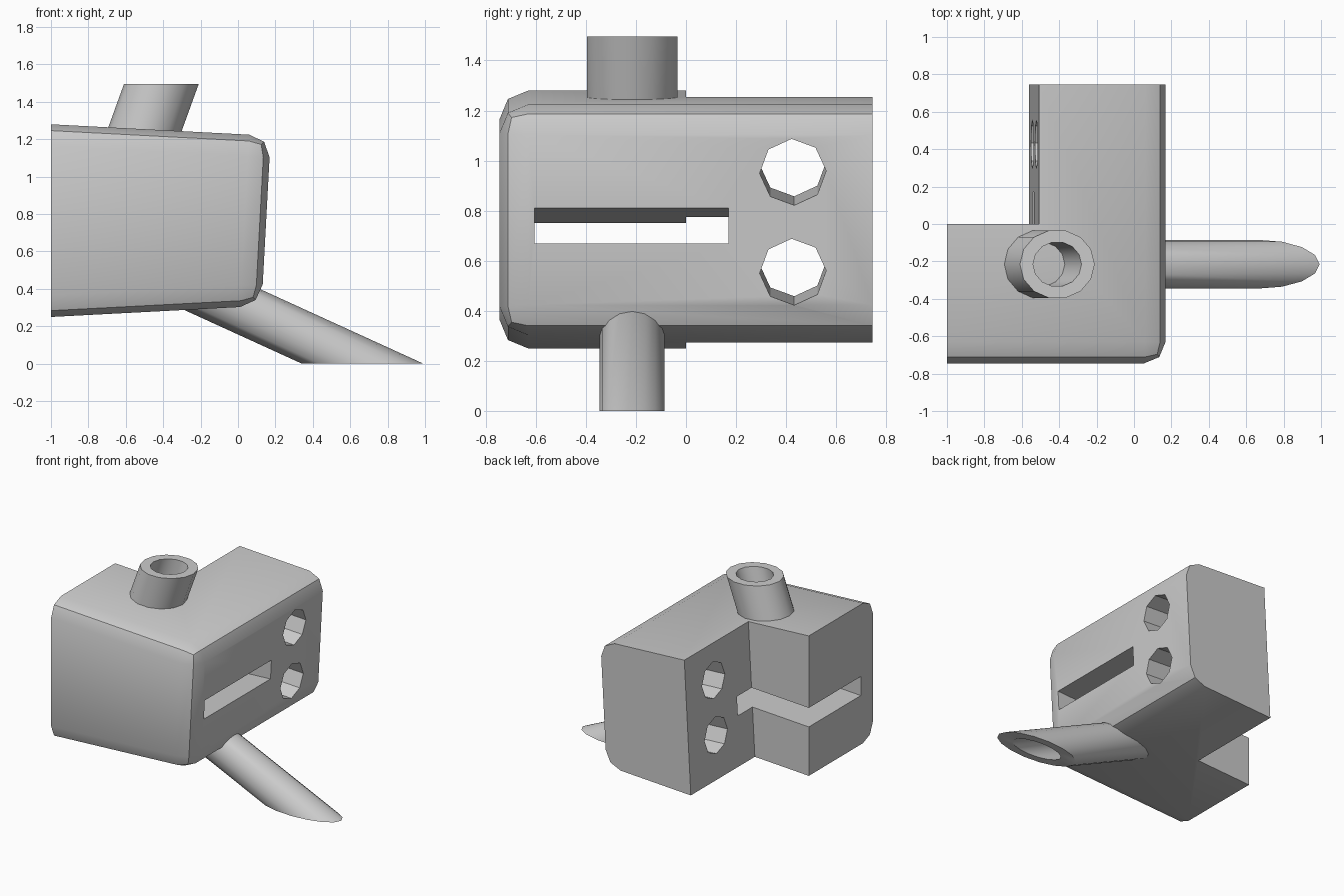
import bpy, bmesh, math
from mathutils import Vector

cube = bpy.data.objects.get("Cube")
if cube:
    bpy.data.objects.remove(cube)

grey = bpy.data.materials.new("plain grey")
grey.use_nodes = True
grey.diffuse_color = (0.6, 0.6, 0.6, 1)
grey.node_tree.nodes["Principled BSDF"].inputs["Base Color"].default_value = (0.6, 0.6, 0.6, 1)


def finish(name, bm):
    bmesh.ops.recalc_face_normals(bm, faces=bm.faces)
    mesh = bpy.data.meshes.new(name)
    bm.to_mesh(mesh)
    bm.free()
    mesh.materials.append(grey)
    obj = bpy.data.objects.new(name, mesh)
    bpy.context.collection.objects.link(obj)
    return obj


def loft(loop, shift):
    """Closed prism from a loop of points, slid along a shift vector."""
    bm = bmesh.new()
    a = [bm.verts.new(p) for p in loop]
    b = [bm.verts.new(Vector(p) + Vector(shift)) for p in loop]
    bm.faces.new(a)
    bm.faces.new(b)
    for i in range(len(a)):
        j = (i + 1) % len(a)
        bm.faces.new((a[i], a[j], b[j], b[i]))
    return bm


def smooth(obj):
    bpy.ops.object.select_all(action='DESELECT')
    obj.select_set(True)
    bpy.context.view_layer.objects.active = obj
    bpy.ops.object.shade_smooth_by_angle(angle=math.radians(32))


# Tapered housing, rounded along its front and right side
profile = [(-1, 0.25), (0.126, 0.309), (0.175, 1.2185), (-1, 1.28)]
bm = loft([(x, -0.745, z) for x, z in profile], (0, 1.49, 0))


def is_rounded(edge):
    mid = (edge.verts[0].co + edge.verts[1].co) / 2
    on_front = all(v.co.y < -0.7 for v in edge.verts)
    lengthwise = abs(mid.y) < 0.1
    return mid.x > -0.9 and (on_front or lengthwise)


bmesh.ops.bevel(bm, geom=[e for e in bm.edges if is_rounded(e)], offset=0.115,
                segments=2, profile=0.5, affect='EDGES')
housing = finish("housing", bm)

# Cutters: rear notch, long slot and two round ports
tilt = 0.052
cutters = [
    finish("notch_cutter", loft([(-0.57, 0, 0.1), (-0.5, 0, 1.4), (-1.3, 0, 1.4), (-1.3, 0, 0.1)],
                                (0, 1, 0))),
    finish("slot_cutter", loft([(0.35, y, z + 0.2 * tilt) for y, z in
                                ((-0.605, 0.67), (0.17, 0.67), (0.17, 0.81), (-0.605, 0.81))],
                               (-1.6, 0, -1.6 * tilt))),
]
for z in (0.555, 0.955):
    ring = [math.tau * i / 8 + 0.04 for i in range(8)]
    cutters.append(finish("port_cutter", loft(
        [(0.35, 0.427 + 0.133 * math.cos(t), z - 0.2 * tilt + 0.133 * math.sin(t)) for t in ring],
        (-1.2, 0, 1.2 * tilt))))

bpy.context.view_layer.objects.active = housing
for cutter in cutters:
    cutter.hide_render = True
    cut = housing.modifiers.new("cut", 'BOOLEAN')
    cut.operation = 'DIFFERENCE'
    cut.solver = 'EXACT'
    cut.object = cutter
    bpy.ops.object.modifier_apply(modifier=cut.name)
    bpy.data.objects.remove(cutter)
smooth(housing)


def pipe(name, centre, shift, width, radius, bore, sides):
    """Slanted hollow pipe with level ends; width is the stretch of its level section in x."""
    bm = bmesh.new()
    rings = []
    for r in (radius, bore):
        for step in (Vector(), Vector(shift)):
            rings.append([bm.verts.new(Vector(centre) + step + Vector((
                width * r * math.cos(math.tau * i / sides), r * math.sin(math.tau * i / sides), 0)))
                for i in range(sides)])
    outer_a, outer_b, inner_a, inner_b = rings
    for p, q in ((outer_a, outer_b), (outer_b, inner_b), (inner_b, inner_a), (inner_a, outer_a)):
        for i in range(sides):
            j = (i + 1) % sides
            bm.faces.new((p[i], p[j], q[j], q[i]))
    smooth(finish(name, bm))


# Slanted pipes on the top and underneath
pipe("top_pipe", (-0.41, -0.215, 1.495), (-0.105, 0, -0.29), 1.08, 0.185, 0.12, 14)
pipe("bottom_pipe", (0.667, -0.215, 0), (-0.92, 0, 0.42), 2.5, 0.13, 0.08, 16)
